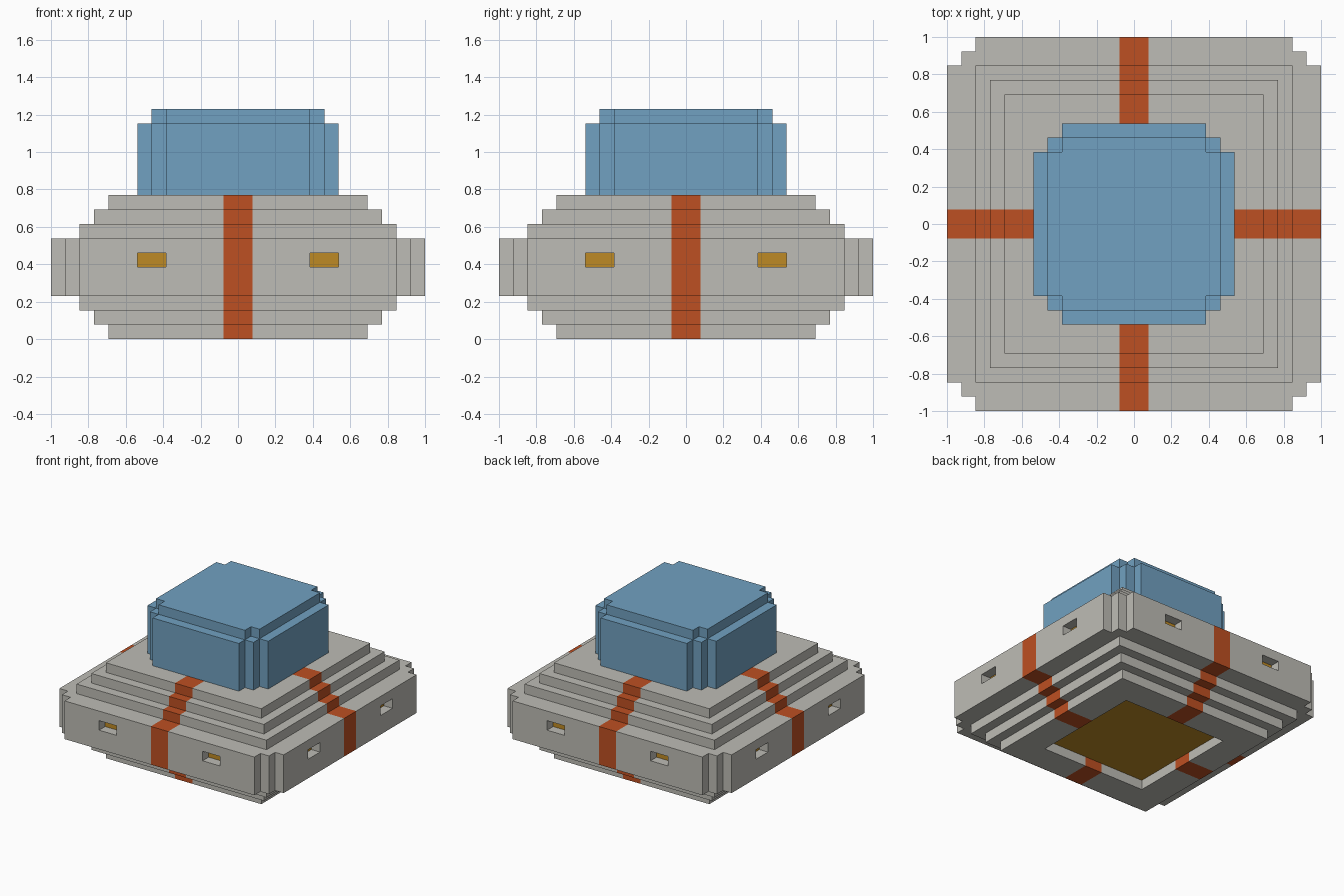
import bpy
import bmesh

U = 1 / 13  # one block

cube = bpy.data.objects.get("Cube")
if cube:
    bpy.data.objects.remove(cube, do_unlink=True)


def material(name, rgb):
    m = bpy.data.materials.new(name)
    m.use_nodes = True
    m.diffuse_color = (*rgb, 1)
    m.node_tree.nodes["Principled BSDF"].inputs["Base Color"].default_value = (*rgb, 1)
    return m


GREY = material("hull grey", (0.515, 0.507, 0.465))
ORANGE = material("stripe orange", (0.515, 0.080, 0.016))
GOLD = material("core gold", (0.515, 0.254, 0.018))
BLUE = material("dome blue", (0.165, 0.356, 0.533))


# Outlines: one corner, turned four times
def turned(corner):
    ring, pts = [], corner
    for _ in range(4):
        ring += pts
        pts = [(-y, x) for x, y in pts]
    return ring


def square(h):
    return turned([(h, h)])


def stepped(h):
    return turned([(h, h - 2), (h - 1, h - 2), (h - 1, h - 1), (h - 2, h - 1), (h - 2, h)])


def notched(h):
    return turned([(h, h - 1), (h - 1, h - 1), (h - 1, h)])


def loft(levels, bottom, top):
    """Skin a stack of (outline, z) rings, optionally capped."""
    bm = bmesh.new()
    rings = [[bm.verts.new((x, y, z)) for x, y in outline] for outline, z in levels]
    for a, b in zip(rings, rings[1:]):
        for i in range(len(a)):
            j = (i + 1) % len(a)
            bm.faces.new((a[i], a[j], b[j], b[i]))
    if bottom:
        bm.faces.new(rings[0][::-1]).material_index = 2
    if top:
        bm.faces.new(rings[-1])
    return bm


def cut(bm, axis, at):
    normal, point = [0, 0, 0], [0, 0, 0]
    normal[axis], point[axis] = 1, at
    geom = bm.verts[:] + bm.edges[:] + bm.faces[:]
    bmesh.ops.bisect_plane(bm, geom=geom, plane_co=point, plane_no=normal, dist=1e-4)


def paint_stripes(bm):
    for axis in (0, 1):
        for at in (-1, 1):
            cut(bm, axis, at)
    for f in bm.faces:
        c = f.calc_center_median()
        if f.material_index == 0 and min(abs(c.x), abs(c.y)) < 1:
            f.material_index = 1


def finish(name, bm, materials):
    bmesh.ops.scale(bm, vec=(U, U, U), verts=bm.verts)
    mesh = bpy.data.meshes.new(name)
    bm.to_mesh(mesh)
    bm.free()
    for m in materials:
        mesh.materials.append(m)
    bpy.context.collection.objects.link(bpy.data.objects.new(name, mesh))


HULL = (GREY, ORANGE, GOLD)

# Lower tiers, with a gold-roofed hatch recess underneath
steps = [(6, 1), (6, 0), (9, 0), (9, 1), (10, 1), (10, 2), (11, 2), (11, 3)]
lower = loft([(square(h), z) for h, z in steps], True, False)
paint_stripes(lower)
finish("lower_tiers", lower, HULL)

# Upper tiers
steps = [(11, 7), (11, 8), (10, 8), (10, 9), (9, 9), (9, 10)]
upper = loft([(square(h), z) for h, z in steps], False, True)
paint_stripes(upper)
finish("upper_tiers", upper, HULL)

# Wide middle belt
belt = loft([(stepped(13), 3), (stepped(13), 7)], True, True)
for f in belt.faces:
    f.material_index = 0
paint_stripes(belt)

# Recessed windows, two on each side of the belt
for axis in (0, 1):
    for at in (-7, -5, 5, 7):
        cut(belt, axis, at)
for at in (5, 6):
    cut(belt, 2, at)
windows = []
for f in belt.faces:
    c = f.calc_center_median()
    near, far = sorted((abs(c.x), abs(c.y)))
    if 5 < c.z < 6 and 5 < near < 7 and far > 12.9:
        windows.append(f)
bmesh.ops.inset_individual(belt, faces=windows, thickness=0, depth=-1)
for f in windows:
    f.material_index = 2
finish("middle_belt", belt, HULL)

# Dome: stepped body and a smaller notched cap
body = loft([(stepped(7), 10), (stepped(7), 15)], False, True)
finish("dome_body", body, (BLUE,))
cap = loft([(notched(6), 15), (notched(6), 16)], False, True)
finish("dome_cap", cap, (BLUE,))
